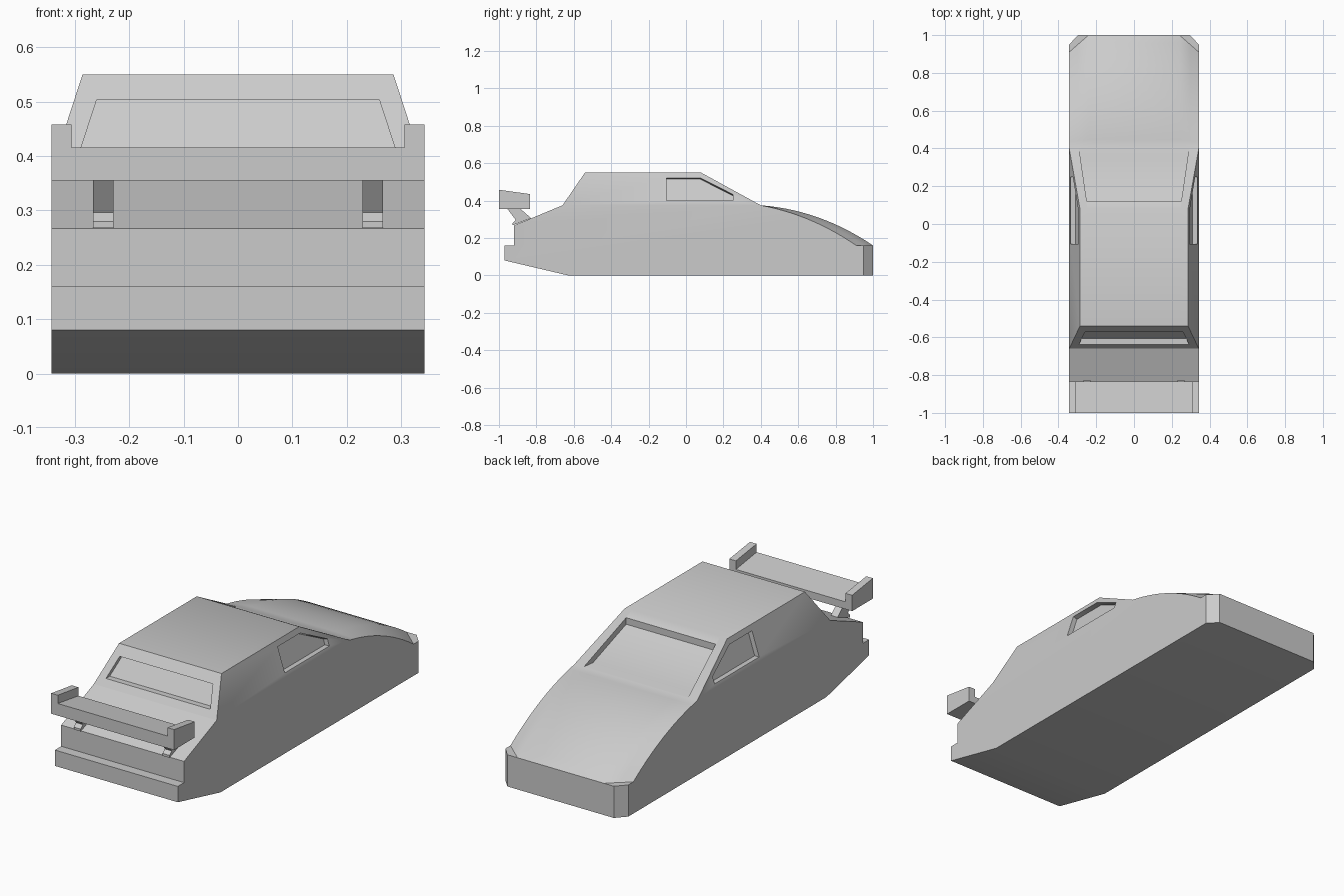
import bpy, bmesh, math

cube = bpy.data.objects.get("Cube")
if cube:
    bpy.data.objects.remove(cube, do_unlink=True)

# One flat grey for the whole car
grey = bpy.data.materials.new("plain_grey")
grey.use_nodes = True
colour = (0.6, 0.6, 0.6, 1)
grey.diffuse_color = colour
grey.node_tree.nodes["Principled BSDF"].inputs["Base Color"].default_value = colour

HALF = 0.343       # half width of the body
ROOF = 0.286       # half width of the roof
BELT = 0.375       # height where the cabin begins
TOP = 0.55


def loft(name, rings, split=None):
    """Join rings of equal length into a closed solid; split cuts each end cap in two."""
    bm = bmesh.new()
    loops = [[bm.verts.new(p) for p in ring] for ring in rings]
    n = len(loops[0])
    for a, b in zip(loops, loops[1:]):
        for i in range(n):
            j = (i + 1) % n
            bm.faces.new((a[i], a[j], b[j], b[i]))
    for loop in (loops[0], loops[-1]):
        if split:
            i, j = split
            bm.faces.new(loop[i:j + 1])
            bm.faces.new(loop[j:] + loop[:i + 1])
        else:
            bm.faces.new(loop)
    bmesh.ops.remove_doubles(bm, verts=bm.verts, dist=1e-4)
    bmesh.ops.recalc_face_normals(bm, faces=bm.faces)
    mesh = bpy.data.meshes.new(name)
    bm.to_mesh(mesh)
    bm.free()
    mesh.materials.append(grey)
    obj = bpy.data.objects.new(name, mesh)
    bpy.context.collection.objects.link(obj)
    return obj


def slab(name, profile, x0, x1):
    """Extrude a (y, z) profile across the car."""
    return loft(name, [[(x, y, z) for y, z in profile] for x in (x0, x1)])


def select_only(obj):
    bpy.ops.object.select_all(action='DESELECT')
    obj.select_set(True)
    bpy.context.view_layer.objects.active = obj


def cut(obj, cutter):
    mod = obj.modifiers.new("cut", 'BOOLEAN')
    mod.operation = 'DIFFERENCE'
    mod.solver = 'EXACT'
    mod.object = cutter
    select_only(obj)
    bpy.ops.object.modifier_apply(modifier=mod.name)
    bpy.data.objects.remove(cutter, do_unlink=True)


def bezier(p0, p1, p2, t):
    return [(1 - t) ** 2 * a + 2 * t * (1 - t) * b + t * t * c
            for a, b, c in zip(p0, p1, p2)]


# Body: side outlines at six stations, with the bonnet falling away at the edges
def station(x, drop, nose):
    k = ROOF / HALF
    ring = [(x, -0.66, BELT), (x * k, -0.54, TOP), (x * k, 0.08, TOP)]
    steps = 14
    for i in range(steps + 1):
        t = i / steps
        hi = bezier((0.4, BELT), (0.72, 0.35), (1.0, 0.16), t)
        lo = bezier((0.4, BELT), (0.67, 0.325), (0.91, 0.16), t)
        y, z = (h + (l - h) * drop for h, l in zip(hi, lo))
        ring.append((x, y, z))
    ring += [(x, nose, 0.16), (x, nose, 0)]
    tail = [(-0.63, 0), (-0.97, 0.08), (-0.97, 0.16), (-0.92, 0.16), (-0.92, 0.267)]
    return ring + [(x, y, z) for y, z in tail]


half = [(HALF, 1, 0.95), (0.297, 0.55, 1.0), (0.24, 0, 1.0)]
stations = [(-x, d, n) for x, d, n in half] + half[::-1]
body = loft("car_body", [station(*s) for s in stations], split=(0, 3))

# Windscreen recess
rows = [(0.12, 0.25, 0.495), (0.339, 0.282, 0.376), (0.43, 0.295, 0.376)]
cut(body, loft("windscreen_cutter",
               [[(-w, y, z), (w, y, z), (w, y, 0.7), (-w, y, 0.7)] for y, w, z in rows]))

# Rear window recess
rows = [(0.503, 0.26, -0.542), (0.408, 0.291, -0.607)]
cut(body, loft("rear_window_cutter",
               [[(-w, -0.8, z), (w, -0.8, z), (w, y, z), (-w, y, z)] for z, w, y in rows]))

# Side window recesses, parallel to the leaning cabin sides
outline = [(-0.105, 0.4), (0.25, 0.4), (0.25, 0.435), (0.075, 0.523), (-0.105, 0.523)]
lean = (HALF - ROOF) / (TOP - BELT)
for side in (-1, 1):
    outer, inner = [], []
    for y, z in outline:
        wall = HALF - (z - BELT) * lean
        low = z - 0.008 if z > 0.41 else z
        outer.append((side * (wall + 0.03), y, z + (0.008 if z > 0.41 else 0)))
        inner.append((side * (HALF - (low - BELT) * lean - 0.025), y, low))
    cut(body, loft("side_window_cutter", [outer, inner]))

select_only(body)
bpy.ops.object.shade_smooth_by_angle(angle=math.radians(30))

# Rear wing
slab("wing_blade", [(-1, 0.355), (-0.835, 0.355), (-0.835, 0.392), (-1, 0.416)], -0.306, 0.306)
plate = [(-1, 0.355), (-0.835, 0.355), (-0.835, 0.435), (-1, 0.458)]
strut = [(-0.955, 0.356), (-0.885, 0.356), (-0.828, 0.306), (-0.928, 0.268),
         (-0.928, 0.28), (-0.91, 0.296)]
for side, label in ((1, "left"), (-1, "right")):
    slab("wing_end_plate_" + label, plate, side * 0.306, side * HALF)
    slab("wing_strut_" + label, strut, side * 0.229, side * 0.267)
